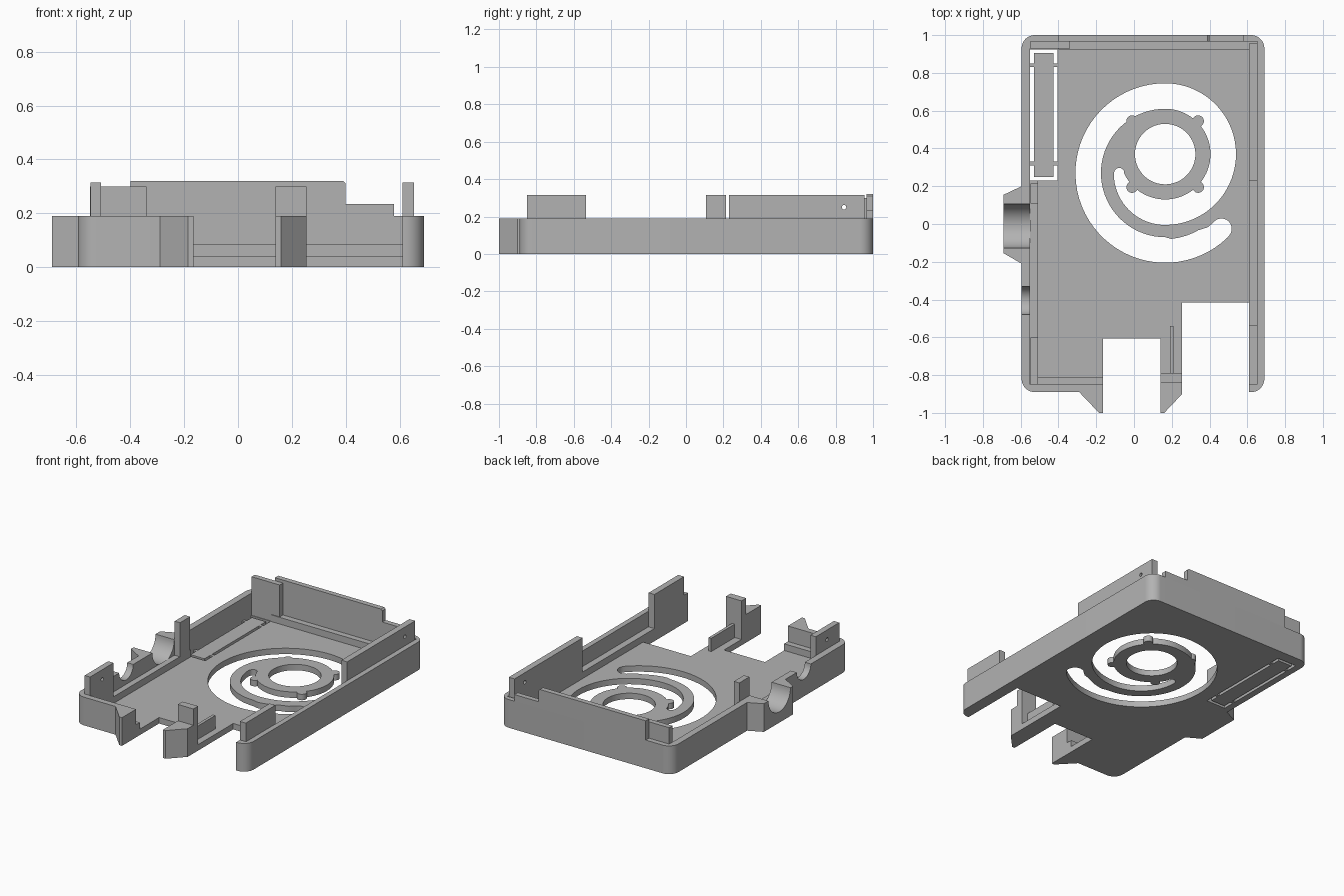
import bpy, bmesh
from math import cos, sin, radians, pi
from mathutils import Matrix

if "Cube" in bpy.data.objects:
    bpy.data.objects.remove(bpy.data.objects["Cube"])

# Single grey plastic material
GREY = (0.45, 0.45, 0.45, 1)
plastic = bpy.data.materials.new("grey_plastic")
plastic.use_nodes = True
plastic.diffuse_color = GREY
bsdf = next(n for n in plastic.node_tree.nodes if n.type == 'BSDF_PRINCIPLED')
bsdf.inputs["Base Color"].default_value = GREY

FLOOR, LEDGE, RIM, TOP = 0.04, 0.085, 0.19, 0.315


def evaluated_mesh(obj):
    bpy.context.view_layer.update()
    deps = bpy.context.evaluated_depsgraph_get()
    return bpy.data.meshes.new_from_object(obj.evaluated_get(deps))


def finish(name, mesh):
    bm = bmesh.new()
    bm.from_mesh(mesh)
    bmesh.ops.remove_doubles(bm, verts=bm.verts, dist=1e-5)
    bmesh.ops.recalc_face_normals(bm, faces=bm.faces)
    bm.to_mesh(mesh)
    bm.free()
    mesh.materials.clear()
    mesh.materials.append(plastic)
    mesh.shade_smooth()
    mesh.set_sharp_from_angle(angle=radians(30))
    obj = bpy.data.objects.new(name, mesh)
    bpy.context.collection.objects.link(obj)
    return obj


def plate(name, loops, z0, z1, matrix=Matrix()):
    """Extrude a plan outline; further loops become holes."""
    curve = bpy.data.curves.new(name, 'CURVE')
    curve.dimensions, curve.fill_mode = '2D', 'BOTH'
    curve.extrude = (z1 - z0) / 2
    for loop in loops:
        s = curve.splines.new('POLY')
        s.points.add(len(loop) - 1)
        for p, (x, y) in zip(s.points, loop):
            p.co = (x, y, 0, 1)
        s.use_cyclic_u = True
    temp = bpy.data.objects.new("outline", curve)
    bpy.context.collection.objects.link(temp)
    mesh = evaluated_mesh(temp)
    bpy.data.objects.remove(temp)
    mesh.transform(matrix @ Matrix.Translation((0, 0, (z0 + z1) / 2)))
    return finish(name, mesh)


def rect(x0, x1, y0, y1):
    return [(x0, y0), (x1, y0), (x1, y1), (x0, y1)]


def box(name, x0, x1, y0, y1, z0, z1):
    bm = bmesh.new()
    bmesh.ops.create_cube(bm, size=1)
    for v in bm.verts:
        v.co = (x1 if v.co.x > 0 else x0, y1 if v.co.y > 0 else y0,
                z1 if v.co.z > 0 else z0)
    mesh = bpy.data.meshes.new(name)
    bm.to_mesh(mesh)
    bm.free()
    return finish(name, mesh)


def arc(cx, cy, r, a0, a1):
    n = max(4, int(abs(a1 - a0) / 5))
    angles = [radians(a0 + (a1 - a0) * i / n) for i in range(n + 1)]
    return [(cx + r * cos(a), cy + r * sin(a)) for a in angles]


def circle(cx, cy, r):
    return arc(cx, cy, r, 0, 355)


def drill(obj, y, z, r, x0, x1):
    """Cut a round hole along x."""
    bm = bmesh.new()
    bmesh.ops.create_cone(bm, cap_ends=True, segments=48, radius1=r, radius2=r, depth=x1 - x0)
    bm.transform(Matrix.Translation(((x0 + x1) / 2, y, z)) @ Matrix.Rotation(pi / 2, 4, 'Y'))
    mesh = bpy.data.meshes.new("drill")
    bm.to_mesh(mesh)
    bm.free()
    cutter = bpy.data.objects.new("drill", mesh)
    bpy.context.collection.objects.link(cutter)
    cutter.hide_render = True
    mod = obj.modifiers.new("hole", 'BOOLEAN')
    mod.operation, mod.solver, mod.object = 'DIFFERENCE', 'EXACT', cutter
    result = evaluated_mesh(obj)
    name = obj.name
    bpy.data.objects.remove(obj)
    bpy.data.objects.remove(cutter)
    return finish(name, result)


# Outer outline, from the front wedge clockwise round to the right wall end
R = 0.07
L, RT, F, B = -0.595, 0.69, -0.89, 1.0
outer = ([(-0.165, -1), (-0.185, -1), (-0.29, F)]
         + arc(L + R, F + R, R, 270, 180)
         + [(L, -0.21), (-0.69, -0.155), (-0.69, 0.155), (L, 0.2)]
         + arc(L + R, B - R, R, 180, 90)
         + arc(RT - R, B - R, R, 90, 0)
         + arc(RT - R, F + R, R, 0, -90) + [(0.61, F)])

# Spiral vent made of stepped half circles around a ring
CX, CY, LOW = 0.165, 0.37, 0.27
outside = (arc(CX, LOW, 0.475, -46, -270) + arc(CX, CY, 0.375, 90, -90)[1:]
           + arc(CX, LOW - 0.003, 0.272, -90, -180)[1:])
inner_end = arc(-0.078, LOW, 0.027, 165, 15)
inside = (arc(CX, CY, 0.24, -155, -90) + arc(CX, CY, 0.24, -90, 90)[1:]
          + arc(CX, LOW, 0.34, 90, 270)[1:] + arc(CX, LOW, 0.35, 275, 300)
          + arc(CX, LOW, 0.365, 308, 312))
outer_end = arc(0.463, -0.025, 0.054, 140, -40)[1:-1]
spiral = outside + inner_end + inside + outer_end

# Floor with front cut-outs, vent and card slot
floor_outline = outer + [(0.61, -0.415), (0.255, -0.415), (0.255, -0.9), (0.16, -1),
                         (0.14, -1), (0.14, -0.605), (-0.165, -0.605)]
plate("floor", [floor_outline, spiral, circle(CX, CY, 0.16),
                rect(-0.55, -0.405, 0.23, 0.925)], 0, FLOOR)
for i, (sx, sy) in enumerate([(-1, 1), (1, 1), (1, -1), (-1, -1)]):
    plate(f"vent_ring_bump_{i}", [circle(CX + sx * 0.175, CY + sy * 0.175, 0.03)], 0, FLOOR)

# Card slot bar held by four tabs
box("card_bar", -0.53, -0.425, 0.25, 0.905, 0, FLOOR)
for y in (0.32, 0.84):
    for x0, x1 in ((-0.55, -0.53), (-0.425, -0.405)):
        box("card_bar_tab", x0, x1, y - 0.01, y + 0.01, 0, FLOOR)

# Outer walls with the two round cable notches on the left
walls = plate("walls", [outer + [(0.61, -0.85), (0.655, -0.85), (0.655, 0.965),
                                 (-0.55, 0.965), (-0.55, -0.85), (-0.165, -0.85)]], FLOOR, RIM)
walls = drill(walls, -0.01, RIM, 0.117, -0.8, -0.53)
walls = drill(walls, -0.405, RIM, 0.075, -0.8, -0.53)

# Front centre pillar
plate("front_pillar_wedge", [[(0.14, -0.84), (0.255, -0.84), (0.255, -0.9),
                              (0.16, -1), (0.14, -1)]], FLOOR, RIM)
box("front_pillar_clip", 0.14, 0.255, -0.84, -0.79, FLOOR, 0.3)
box("front_pillar_rib", 0.19, 0.21, -0.79, -0.54, FLOOR, 0.13)

# Inner support ledges
box("right_ledge", 0.61, 0.655, -0.85, 0.965, FLOOR, LEDGE)
box("back_ledge", -0.4, 0.61, 0.925, 0.965, FLOOR, LEDGE)
box("left_ledge", -0.55, -0.51, -0.85, 0.23, FLOOR, LEDGE)
box("front_ledge", -0.51, -0.165, -0.85, -0.81, FLOOR, LEDGE)

# Upright clips along the side walls
clip = box("right_back_clip", 0.61, 0.653, 0.23, 0.955, LEDGE, TOP)
drill(clip, 0.845, 0.25, 0.012, 0.58, 0.68)
box("right_front_clip", 0.61, 0.653, -0.85, -0.535, LEDGE, TOP)
clip = box("left_front_clip", -0.548, -0.508, -0.85, -0.6, LEDGE, TOP)
drill(clip, -0.72, 0.25, 0.012, -0.58, -0.48)
box("left_middle_clip", -0.548, -0.508, 0.108, 0.215, LEDGE, TOP)
box("back_corner_clip", -0.55, -0.34, 0.93, 0.965, FLOOR, 0.3)

# Raised stepped panel flush with the back face
upright = Matrix.Translation((0, B, 0)) @ Matrix.Rotation(pi / 2, 4, 'X')
plate("back_panel", [[(-0.4, RIM), (0.58, RIM), (0.58, 0.235), (0.4, 0.235),
                      (0.4, 0.31), (0.39, 0.32), (-0.4, 0.32)]], 0, 0.035, upright)
